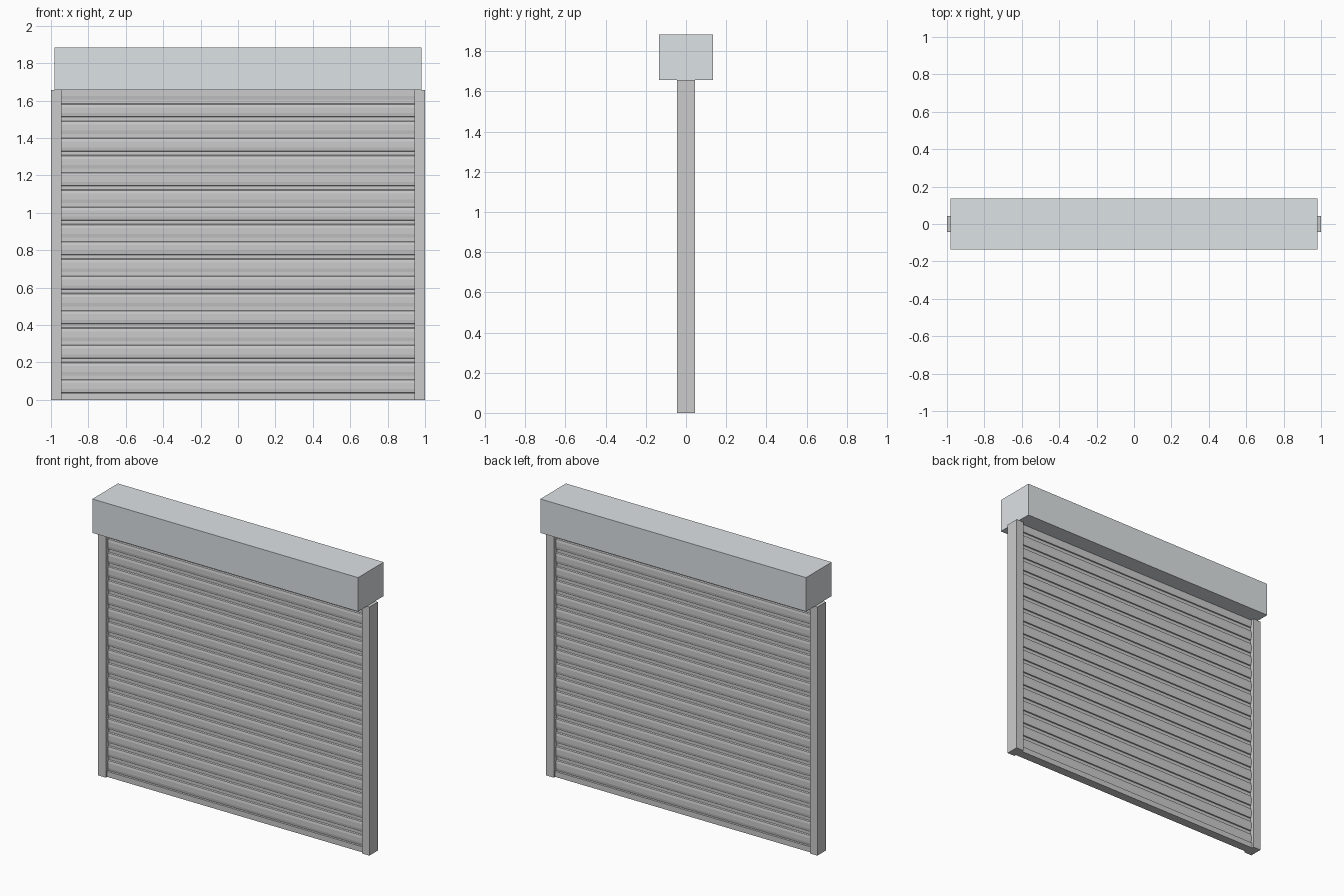
import bpy, bmesh

if "Cube" in bpy.data.objects:
    bpy.data.objects.remove(bpy.data.objects["Cube"])


def box(name, x0, x1, y0, y1, z0, z1, color=None):
    bm = bmesh.new()
    bmesh.ops.create_cube(bm, size=1)
    for v in bm.verts:
        v.co.x = x0 + (v.co.x + 0.5) * (x1 - x0)
        v.co.y = y0 + (v.co.y + 0.5) * (y1 - y0)
        v.co.z = z0 + (v.co.z + 0.5) * (z1 - z0)
    return finish(bm, name, color)


def finish(bm, name, color=None):
    bmesh.ops.recalc_face_normals(bm, faces=bm.faces)
    me = bpy.data.meshes.new(name)
    bm.to_mesh(me)
    bm.free()
    ob = bpy.data.objects.new(name, me)
    bpy.context.collection.objects.link(ob)
    if color:
        mat = bpy.data.materials.new(name + "_paint")
        mat.diffuse_color = color
        mat.use_nodes = True
        mat.node_tree.nodes["Principled BSDF"].inputs["Base Color"].default_value = mat.diffuse_color
        me.materials.append(mat)
    return ob


def extrude_x(name, profile, half):
    # closed (y, z) profile swept across the opening
    bm = bmesh.new()
    face = bm.faces.new([bm.verts.new((-half, y, z)) for y, z in profile])
    out = bmesh.ops.extrude_face_region(bm, geom=[face], use_keep_orig=True)
    new = [g for g in out["geom"] if isinstance(g, bmesh.types.BMVert)]
    bmesh.ops.translate(bm, verts=new, vec=(2 * half, 0, 0))
    return finish(bm, name)


# roller housing
box("roller_housing", -0.98, 0.98, -0.135, 0.135, 1.657, 1.883,
    (0.72, 0.76, 0.78, 1))

# side guide rails
for side, x0, x1 in (("left", -1.0, -0.944), ("right", 0.944, 1.0)):
    box(side + "_guide_rail", x0, x1, -0.044, 0.044, 0, 1.657)

# slatted curtain: bulging slats with recessed joints between them
PITCH, BASE, TOP = 0.0922, 0.037, 1.665
SLAT = [(0.012, 0), (0.019, 0.002), (0.022, 0.020), (0.022, 0.052),
        (0.019, 0.068), (0.012, 0.072)]
edge = []
for k in range(18):
    edge += [(d, BASE + k * PITCH + z) for d, z in SLAT]
edge = [(d, z) for d, z in edge if z < TOP] + [(0.020, TOP)]
profile = [(-d, z) for d, z in edge] + [(d, z) for d, z in reversed(edge)]
extrude_x("slat_curtain", profile, 0.95)

# bottom bar
box("bottom_bar", -0.946, 0.946, -0.03, 0.03, 0, BASE)
